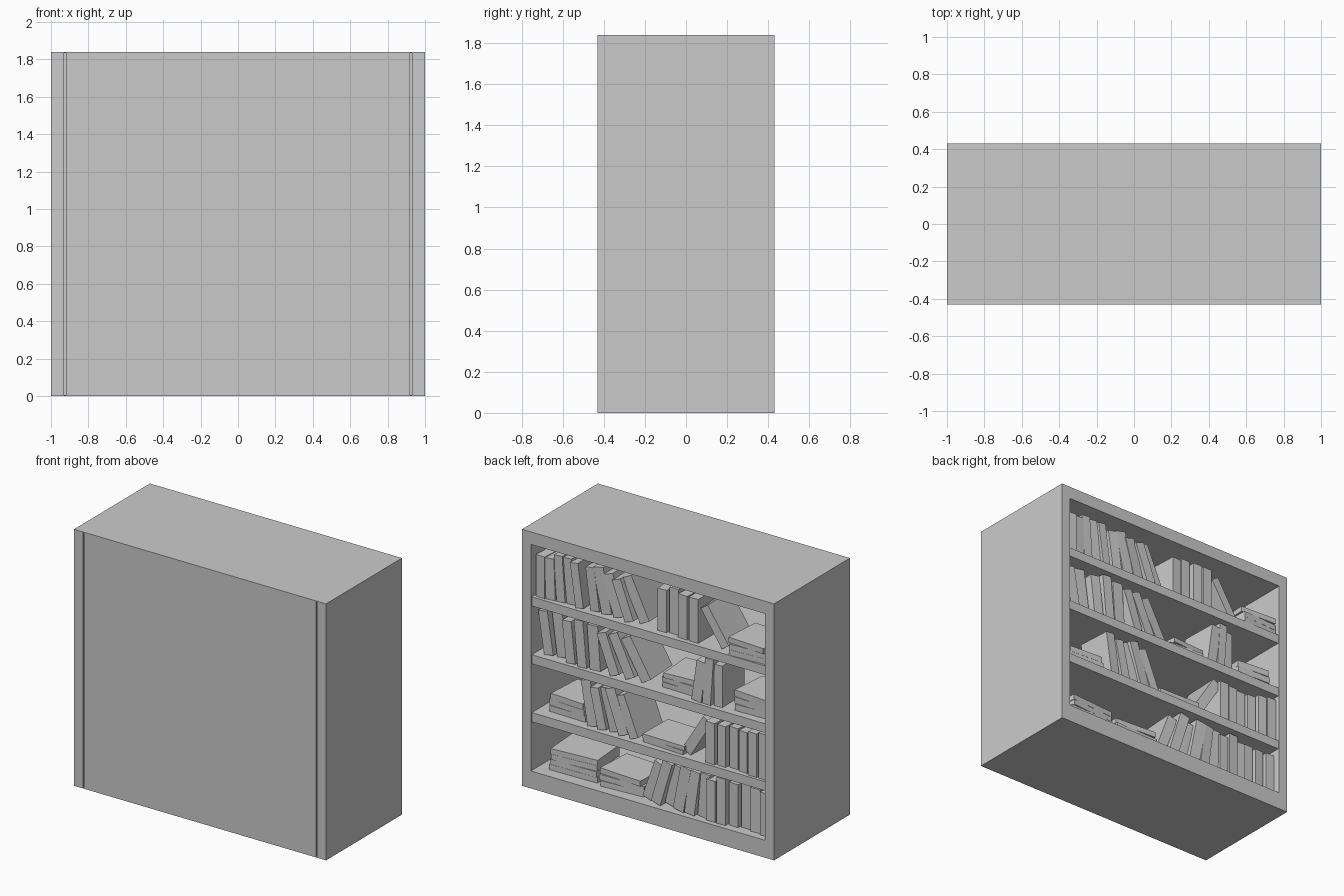
import bpy, random
from math import radians, sin
from mathutils import Matrix

if "Cube" in bpy.data.objects:
    bpy.data.objects.remove(bpy.data.objects["Cube"])

random.seed(4)
IN, FRONT, BACK, TOP = 0.93, -0.43, 0.43, 1.84
FLOOR, PITCH = 0.125, 0.415


def block(name, x0, x1, y0, y1, z0, z1):
    """Box from its limits."""
    bpy.ops.mesh.primitive_cube_add(size=1)
    ob = bpy.context.object
    ob.name = name
    ob.data.transform(
        Matrix.Translation(((x0 + x1) / 2, (y0 + y1) / 2, (z0 + z1) / 2))
        @ Matrix.Diagonal((x1 - x0, y1 - y0, z1 - z0, 1)))
    return ob


# Carcass, open towards +y
block("left_side", -1, -IN, FRONT, BACK, 0, TOP)
block("right_side", IN, 1, FRONT, BACK, 0, TOP)
block("top_slab", -IN, IN, -0.41, BACK, TOP - 0.09, TOP)
block("bottom_slab", -IN, IN, -0.41, BACK, 0, FLOOR)

# Closed face: backing board with a raised panel leaving thin grooves
block("backing_board", -IN, IN, -0.41, -0.39, FLOOR, TOP - 0.09)
block("outer_panel", -0.92, 0.92, FRONT, -0.41, 0.005, TOP - 0.005)
block("groove_cap_top", -IN, IN, FRONT, -0.41, TOP - 0.005, TOP)
block("groove_cap_bottom", -IN, IN, FRONT, -0.41, 0, 0.005)

# Shelves
for i in range(1, 4):
    z = FLOOR + i * PITCH
    block(f"shelf_{i}", -IN, IN, -0.39, 0.42, z - 0.065, z)


def book_run(level, start, end, count, lean0, lean1):
    """Row of standing books; positive lean tips the tops to +x."""
    step = (end - start) / max(count - 1, 1)
    for i in range(count):
        f = i / max(count - 1, 1)
        lean = radians(lean0 + (lean1 - lean0) * f)
        t = min(abs(step) or 0.08, 0.09) * random.uniform(0.8, 0.95)
        height = random.uniform(0.29, 0.335)
        depth = random.uniform(0.24, 0.28)
        ob = block("standing_book", -t / 2, t / 2, -depth, 0, 0, height)
        ob.location = (start + i * step, random.uniform(0.35, 0.4),
                       FLOOR + level * PITCH + t / 2 * abs(sin(lean)))
        ob.rotation_euler = (0, lean, radians(random.uniform(-4, 4)))


def book_stack(level, x, y, width, height, count):
    """Books lying flat, each turned a little."""
    t = height / count
    for i in range(count):
        w = width * random.uniform(0.88, 1)
        ob = block("lying_book", -w / 2, w / 2, -0.14, 0.14, 0, t * 0.98)
        ob.location = (x, y, FLOOR + level * PITCH + i * t)
        ob.rotation_euler.z = radians(random.uniform(-5, 5))


# Standing runs: shelf, first x, last x, count, first lean, last lean
for run in [(0, .06, -.39, 6, -20, -5), (0, -.47, -.89, 6, 0, 0),
            (1, .48, .14, 5, 9, 22), (1, -.26, -.26, 1, -32, 0),
            (1, -.47, -.89, 6, 0, 0),
            (2, .83, .45, 5, 9, 4), (2, .29, .06, 3, 20, 30),
            (2, -.36, -.52, 3, -8, 0),
            (3, .88, .57, 5, 0, 8), (3, .46, .08, 5, 8, 25),
            (3, -.07, -.33, 4, 0, 0), (3, -.57, -.57, 1, 33, 0)]:
    book_run(*run)

# Flat stacks: shelf, x, y, width, height, count
for stack in [(0, .66, .2, .38, .16, 4), (0, .27, .21, .36, .12, 3),
              (1, .7, .2, .3, .13, 3), (1, -.09, .24, .34, .06, 2),
              (2, -.19, .2, .29, .11, 3), (2, -.77, .22, .29, .14, 3),
              (3, -.77, .27, .29, .12, 3)]:
    book_stack(*stack)
